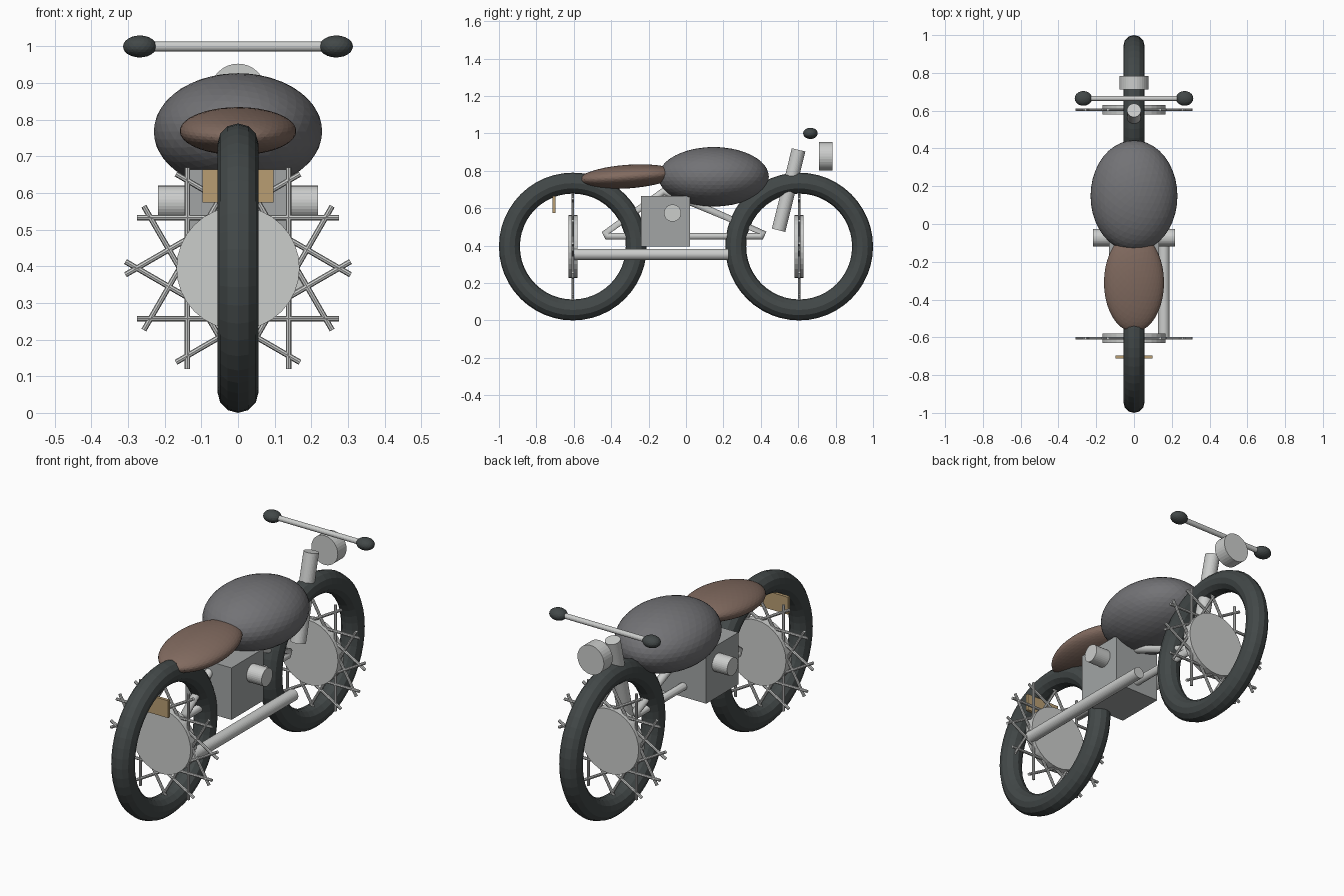
import bpy, math
from mathutils import Vector

cube = bpy.data.objects.get("Cube")
if cube:
    bpy.data.objects.remove(cube, do_unlink=True)


def material(name, r, g, b):
    m = bpy.data.materials.new(name)
    m.use_nodes = True
    m.diffuse_color = (r, g, b, 1)
    m.node_tree.nodes["Principled BSDF"].inputs["Base Color"].default_value = (r, g, b, 1)
    return m


RUBBER = material("dark rubber", 0.055, 0.065, 0.065)
PAINT = material("tank grey", 0.17, 0.17, 0.18)
LEATHER = material("brown leather", 0.22, 0.145, 0.115)
STEEL = material("light steel", 0.6, 0.61, 0.6)
CAST = material("cast grey", 0.36, 0.375, 0.375)
TAN = material("tan plate", 0.48, 0.34, 0.17)


def finish(name, mat):
    ob = bpy.context.object
    ob.name = ob.data.name = name
    ob.data.materials.append(mat)
    return ob


def rod(name, start, end, radius, mat, sides=32):
    """Cylinder between two points."""
    a, b = Vector(start), Vector(end)
    bpy.ops.mesh.primitive_cylinder_add(
        vertices=sides, radius=radius, depth=(b - a).length, location=(a + b) / 2,
        rotation=(b - a).to_track_quat('Z', 'Y').to_euler())
    return finish(name, mat)


def ellipsoid(name, centre, radii, mat, tilt=0, detail=4):
    bpy.ops.mesh.primitive_ico_sphere_add(subdivisions=detail, radius=1, location=centre,
                                          rotation=(tilt, 0, 0))
    bpy.context.object.scale = radii
    return finish(name, mat)


def box(name, centre, size, mat):
    bpy.ops.mesh.primitive_cube_add(size=1, location=centre)
    bpy.context.object.scale = size
    return finish(name, mat)


# Wheels: tyre along y, hub disc and tangential spokes lying across it
AXLE_Z = 0.395
for label, y in (("front", 0.605), ("rear", -0.605)):
    bpy.ops.mesh.primitive_torus_add(
        major_radius=0.339, minor_radius=0.056, major_segments=48, minor_segments=12,
        location=(0, y, AXLE_Z), rotation=(0, math.pi / 2, 0))
    finish(label + "_tyre", RUBBER)
    rod(label + "_hub", (0, y - 0.024, AXLE_Z), (0, y + 0.024, AXLE_Z), 0.168, STEEL)
    for i in range(12):
        a = math.radians(30 * i)
        out = Vector((math.cos(a), 0, math.sin(a)))
        along = Vector((-math.sin(a), 0, math.cos(a)))
        mid = Vector((0, y, AXLE_Z)) + out * 0.138
        rod(f"{label}_spoke_{i + 1}", mid - along * 0.275, mid + along * 0.275,
            0.0075, STEEL, 8)

# Body
ellipsoid("fuel_tank", (0, 0.148, 0.768), (0.23, 0.295, 0.159), PAINT)
ellipsoid("seat", (0, -0.31, 0.769), (0.159, 0.262, 0.063), LEATHER, math.radians(4))
box("rear_plate", (0, -0.705, 0.619), (0.195, 0.016, 0.09), TAN)

# Engine with a cross cylinder, and the exhaust on the left side
box("engine_block", (0, -0.11, 0.529), (0.263, 0.263, 0.27), CAST)
rod("engine_cylinder", (-0.218, -0.072, 0.574), (0.218, -0.072, 0.574), 0.046, STEEL)
rod("exhaust_pipe", (0.158, -0.605, 0.353), (0.158, 0.227, 0.353), 0.03, STEEL)

# Frame: closed tube loop in the centre plane
curve = bpy.data.curves.new("frame", 'CURVE')
curve.dimensions = '3D'
curve.bevel_depth = 0.022
curve.bevel_resolution = 3
path = [(-0.42, 0.45), (0.4, 0.45), (0.41, 0.468), (0.0, 0.645), (-0.12, 0.69), (-0.43, 0.468)]
spline = curve.splines.new('POLY')
spline.points.add(len(path) - 1)
for point, (y, z) in zip(spline.points, path):
    point.co = (0, y, z, 1)
spline.use_cyclic_u = True
frame = bpy.data.objects.new("frame", curve)
curve.materials.append(STEEL)
bpy.context.collection.objects.link(frame)

# Steering: fork, headlight, handlebar and grips
rod("fork", (0, 0.495, 0.482), (0, 0.602, 0.912), 0.037, STEEL)
rod("headlight", (0, 0.711, 0.877), (0, 0.783, 0.877), 0.076, STEEL)
rod("handlebar", (-0.27, 0.665, 1.0), (0.27, 0.665, 1.0), 0.0135, STEEL, 16)
for label, side in (("left", 1), ("right", -1)):
    ellipsoid(label + "_grip", (side * 0.268, 0.665, 1.0), (0.046, 0.039, 0.03), RUBBER, detail=3)
